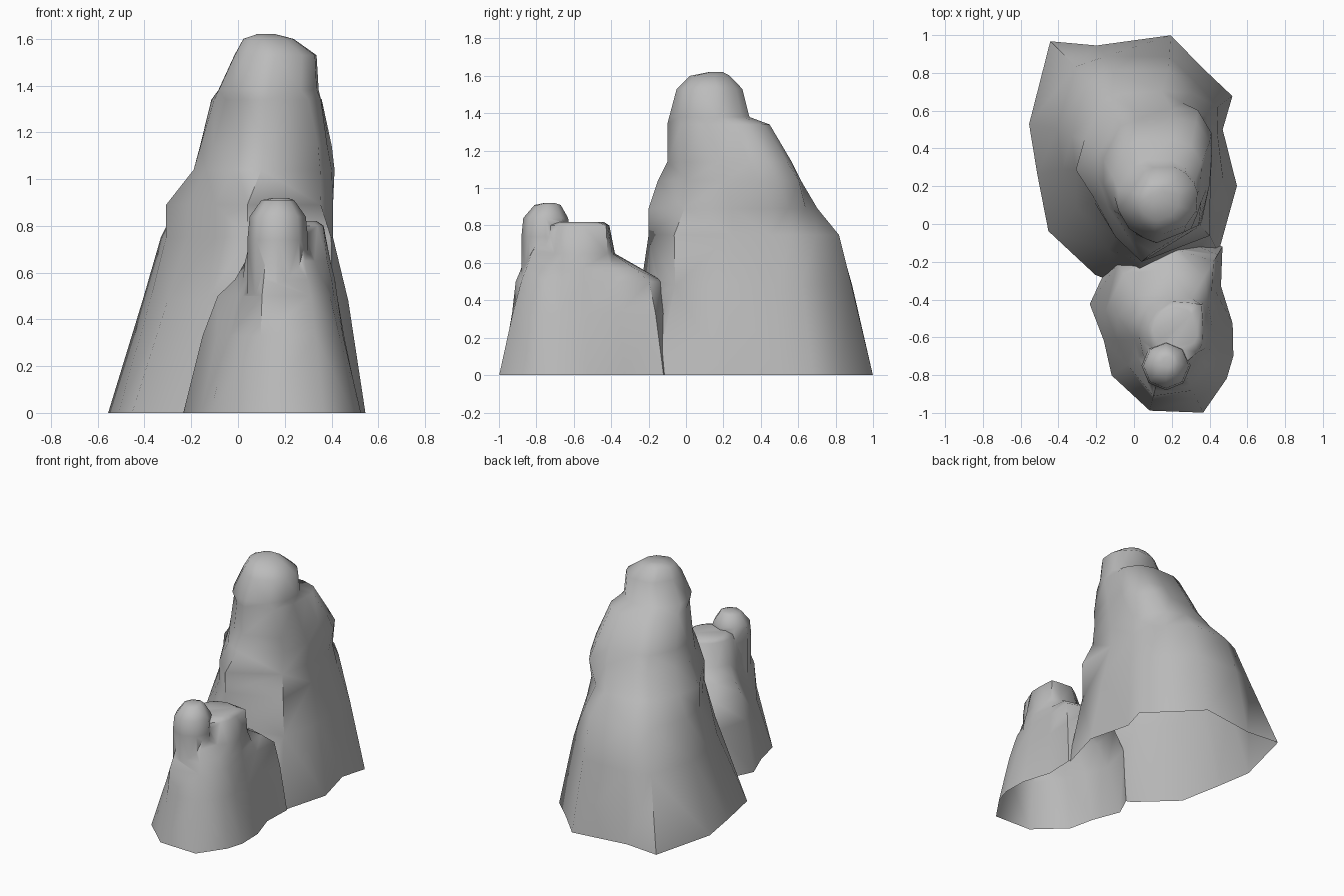
import bpy
import bmesh
from math import radians, cos, sin

if "Cube" in bpy.data.objects:
    bpy.data.objects.remove(bpy.data.objects["Cube"], do_unlink=True)

CENTIMETRE = 0.01

# One plain stone material
stone = bpy.data.materials.new("stone grey")
stone.use_nodes = True
stone_colour = (0.5, 0.5, 0.5, 1)
stone.diffuse_color = stone_colour
stone.node_tree.nodes["Principled BSDF"].inputs["Base Color"].default_value = stone_colour


def loft_rock(name, angles, rings):
    """Closed rock body: each ring is height, centre x, centre y, then one radius
    per angle, or a single radius for a round ring."""
    bm = bmesh.new()
    count = len(angles)
    loops = []
    for height, centre_x, centre_y, *radii in rings:
        if len(radii) == 1:
            radii = radii * count
        loop = []
        for angle, radius in zip(angles, radii):
            x = centre_x + radius * cos(radians(angle))
            y = centre_y + radius * sin(radians(angle))
            loop.append(bm.verts.new((x * CENTIMETRE, y * CENTIMETRE, height * CENTIMETRE)))
        loops.append(loop)
    for lower, upper in zip(loops, loops[1:]):
        for i in range(count):
            j = (i + 1) % count
            bm.faces.new((lower[i], lower[j], upper[j], upper[i]))
    bm.faces.new(loops[-1])
    bm.faces.new(reversed(loops[0]))
    bmesh.ops.triangulate(bm, faces=bm.faces[:])
    mesh = bpy.data.meshes.new(name)
    bm.to_mesh(mesh)
    bm.free()
    mesh.materials.append(stone)
    rock = bpy.data.objects.new(name, mesh)
    bpy.context.collection.objects.link(rock)
    return rock


def merge_into(target, extra):
    """Fuse an overlapping rock body into the target and discard it."""
    union = target.modifiers.new("fuse", "BOOLEAN")
    union.operation = "UNION"
    union.solver = "EXACT"
    union.object = extra
    bpy.ops.object.select_all(action="DESELECT")
    bpy.context.view_layer.objects.active = target
    target.select_set(True)
    bpy.ops.object.modifier_apply(modifier=union.name)
    bpy.data.objects.remove(extra, do_unlink=True)


# Tall main peak with a broad back, a shoulder on the right flank and a round cap
peak_angles = (12, 28, 50, 72, 110, 128, 167, 195, 224, 253, 270, 309, 340)
rock = loft_rock("rock_formation", peak_angles, (
    (0, 0, 40, 48, 59, 56, 63, 58, 72, 57, 53, 63, 70, 75, 71, 58),
    (48, 3, 40, 42, 47, 46, 51, 52, 55, 45, 42, 46, 56, 64, 59, 47),
    (75, 4, 38, 36, 39, 41, 46, 46, 47, 38, 36, 36, 47, 58, 57, 39),
    (89, 4, 38, 36, 36, 34, 34, 33, 34, 31, 36, 35, 47, 58, 50, 39),
    (104, 10, 32, 32, 35, 37, 31, 30, 31, 29, 30, 33, 42, 47, 40, 32),
    (114, 11, 28, 29, 33, 34, 30, 29, 30, 28, 28, 30, 35, 38, 37, 29),
    (134, 12, 20, 24, 27, 28, 26, 26, 27, 24, 23, 24, 28, 30, 29, 25),
    (138, 13, 13, 22),
    (153, 16, 13, 18),
    (160, 13, 13, 11),
    (162, 12, 16, 4),
))

# Lower outcrop in front, joined to the peak by a saddle
outcrop_angles = (12, 44, 59, 90, 125, 157, 183, 214, 256, 295, 325, 344)
outcrop = loft_rock("front_outcrop", outcrop_angles, (
    (0, 18, -60, 35, 39, 56, 60, 52, 45, 34, 36, 40, 44, 38, 36),
    (33, 18, -60, 28, 35, 51, 55, 47, 36, 27, 26, 34, 36, 31, 28),
    (50, 18, -60, 25, 32, 47, 48, 41, 29, 18, 19, 32, 31, 26, 24),
    (57, 18, -60, 24, 29, 38, 36, 27, 21, 16, 17, 29, 28, 22, 23),
    (65, 18, -60, 22, 26, 24, 22, 19, 16, 15, 16, 26, 25, 18, 21),
    (80, 20, -58, 17, 22, 19, 17, 14, 13, 13, 13, 18, 17, 17, 17),
    (82, 22, -56, 12),
))

# Knob rising from the front of the outcrop
knob = loft_rock("front_knob", range(0, 360, 45), (
    (45, 17, -75, 13),
    (74, 17, -75, 13),
    (84, 17, -75, 12),
    (91, 17, -74, 7),
    (92, 18, -73, 3),
))

merge_into(rock, outcrop)
merge_into(rock, knob)

# Open underside
bm = bmesh.new()
bm.from_mesh(rock.data)
underside = [f for f in bm.faces if all(v.co.z < CENTIMETRE / 4 for v in f.verts)]
bmesh.ops.delete(bm, geom=underside, context="FACES")
bm.to_mesh(rock.data)
bm.free()

bpy.ops.object.select_all(action="DESELECT")
rock.select_set(True)
bpy.context.view_layer.objects.active = rock
bpy.ops.object.shade_smooth_by_angle(angle=radians(60))
